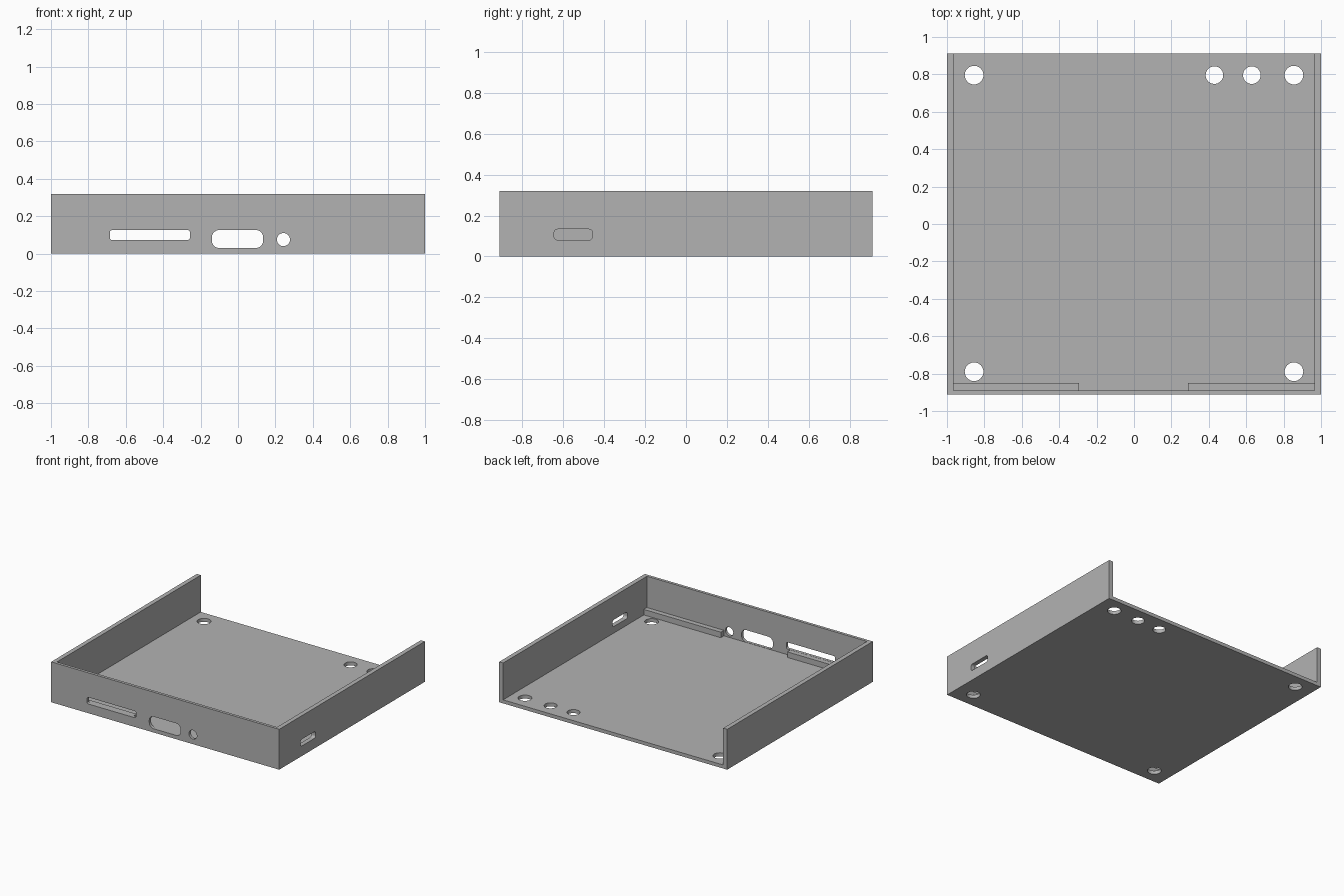
import bpy, bmesh, math
from mathutils import Matrix

if "Cube" in bpy.data.objects:
    bpy.data.objects.remove(bpy.data.objects["Cube"])

grey = bpy.data.materials.new("plain_grey")
grey.diffuse_color = (0.45, 0.45, 0.45, 1)
grey.use_nodes = True
grey.node_tree.nodes["Principled BSDF"].inputs["Base Color"].default_value = grey.diffuse_color

W, D, H = 1.0, 0.912, 0.32        # half width, half depth, height
SIDE, FRONT, FLOOR = 0.035, 0.023, 0.028


def finish(name, bm):
    bmesh.ops.recalc_face_normals(bm, faces=bm.faces)
    me = bpy.data.meshes.new(name)
    bm.to_mesh(me)
    bm.free()
    me.materials.append(grey)
    ob = bpy.data.objects.new(name, me)
    bpy.context.collection.objects.link(ob)
    return ob


def box(name, x0, x1, y0, y1, z0, z1):
    bm = bmesh.new()
    bmesh.ops.create_cube(bm, size=1)
    for v in bm.verts:
        v.co = (x1 if v.co.x > 0 else x0,
                y1 if v.co.y > 0 else y0,
                z1 if v.co.z > 0 else z0)
    return finish(name, bm)


def rounded_prism(name, u0, u1, v0, v1, r, matrix, depth=0.2, steps=8):
    """Rounded rectangle in local xy, extruded along local z, then placed."""
    bm = bmesh.new()
    corners = [(u1 - r, v1 - r), (u0 + r, v1 - r), (u0 + r, v0 + r), (u1 - r, v0 + r)]
    pts = []
    for k, (cu, cv) in enumerate(corners):
        for i in range(steps + 1):
            a = math.pi / 2 * (k + i / steps)
            pts.append(bm.verts.new((cu + r * math.cos(a), cv + r * math.sin(a), -depth / 2)))
    bmesh.ops.remove_doubles(bm, verts=pts, dist=1e-5)
    face = bm.faces.new(bm.verts[:])
    ext = bmesh.ops.extrude_face_region(bm, geom=[face])
    top = [g for g in ext["geom"] if isinstance(g, bmesh.types.BMVert)]
    bmesh.ops.translate(bm, verts=top, vec=(0, 0, depth))
    bm.transform(matrix)
    return finish(name, bm)


# planes the cut-outs are drawn on
on_front = Matrix.Translation((0, -D, 0)) @ Matrix.Rotation(math.pi / 2, 4, 'X')
on_right = Matrix(((0, 0, 1, W), (1, 0, 0, 0), (0, 1, 0, 0), (0, 0, 0, 1)))
on_floor = Matrix.Identity(4)

# tray: solid block hollowed out, open at the top and back
tray = box("tray", -W, W, -D, D, 0, H)
cutters = [box("hollow", -W + SIDE, W - SIDE, -D + FRONT, D + 0.2, FLOOR, H + 0.2)]

# front wall: long slot, wide port, round jack
# right wall: small slot, taller port
for u0, u1, v0, v1, r, plane in [
    (-0.685, -0.257, 0.073, 0.126, 0.012, on_front),
    (-0.14, 0.135, 0.030, 0.126, 0.040, on_front),
    (0.208, 0.278, 0.040, 0.110, 0.035, on_front),
    (-0.645, -0.457, 0.080, 0.133, 0.018, on_right),
    (-0.42, -0.217, 0.030, 0.133, 0.015, on_right),
]:
    cutters.append(rounded_prism("port_cutter", u0, u1, v0, v1, r, plane))

# round holes through the floor
for x, y, r in [(-0.855, 0.796, 0.05), (0.855, 0.796, 0.05), (-0.855, -0.79, 0.05),
                (0.855, -0.79, 0.05), (0.43, 0.796, 0.047), (0.63, 0.796, 0.047)]:
    cutters.append(rounded_prism("floor_hole_cutter", x - r, x + r, y - r, y + r, r, on_floor))

bpy.context.view_layer.objects.active = tray
for c in cutters:
    mod = tray.modifiers.new("cut", 'BOOLEAN')
    mod.operation = 'DIFFERENCE'
    mod.solver = 'EXACT'
    mod.object = c
    bpy.ops.object.modifier_apply(modifier=mod.name)
    bpy.data.objects.remove(c)

# low support ledges behind the front wall
for side, x0, x1 in (("left", -W + SIDE, -0.293), ("right", 0.29, W - SIDE)):
    box(side + "_ledge", x0, x1, -D + FRONT, -0.85, FLOOR, 0.072)

# smooth the hole walls, keep the edges sharp
bpy.ops.object.select_all(action='DESELECT')
tray.select_set(True)
bpy.ops.object.shade_smooth_by_angle(angle=math.radians(30))
